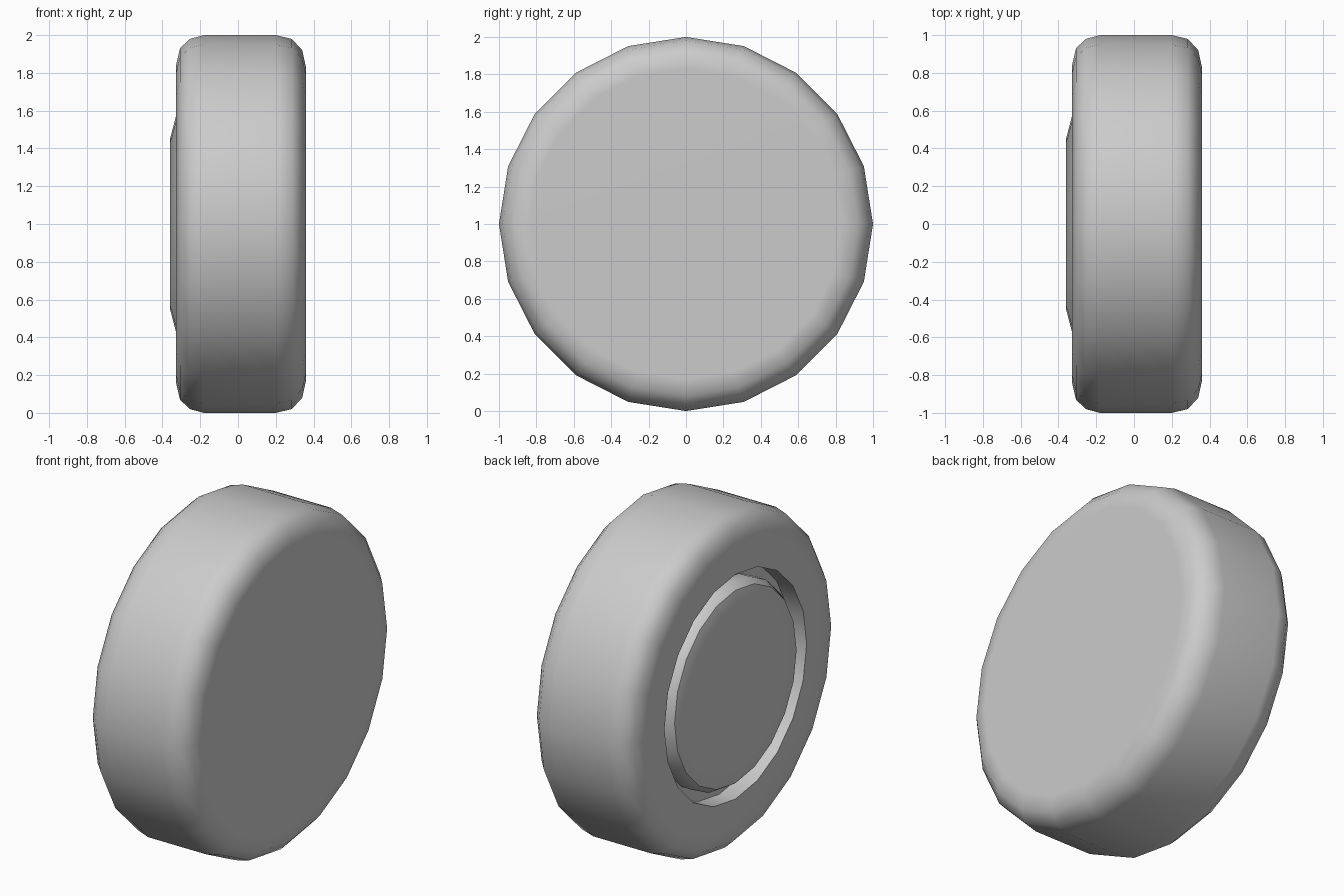
import bpy, bmesh, math

if "Cube" in bpy.data.objects:
    bpy.data.objects.remove(bpy.data.objects["Cube"])

SIDES = 20


def lathe(name, profile):
    """Spin (x, radius) points round the x axis at z = 1, capping both ends."""
    bm = bmesh.new()
    rings = []
    for x, r in profile:
        ring = []
        for i in range(SIDES):
            a = 2 * math.pi * i / SIDES
            ring.append(bm.verts.new((x, r * math.sin(a), 1 + r * math.cos(a))))
        rings.append(ring)
    for a, b in zip(rings, rings[1:]):
        for i in range(SIDES):
            j = (i + 1) % SIDES
            bm.faces.new((a[i], a[j], b[j], b[i]))
    bm.faces.new(rings[0])
    bm.faces.new(rings[-1])
    bmesh.ops.recalc_face_normals(bm, faces=bm.faces)
    mesh = bpy.data.meshes.new(name)
    bm.to_mesh(mesh)
    bm.free()
    obj = bpy.data.objects.new(name, mesh)
    bpy.context.collection.objects.link(obj)
    bpy.ops.object.select_all(action='DESELECT')
    obj.select_set(True)
    bpy.context.view_layer.objects.active = obj
    bpy.ops.object.shade_smooth_by_angle(angle=math.radians(40))
    # keep the large flat faces flat beside the rounded edges
    mod = obj.modifiers.new("weighted_normals", 'WEIGHTED_NORMAL')
    mod.keep_sharp = True
    return obj


# Tyre: closed rounded outer face, recessed inner side
lathe("tyre", [
    (0.36, 0.83), (0.34, 0.92), (0.285, 0.98), (0.2, 1.0),
    (-0.18, 1.0), (-0.255, 0.98), (-0.307, 0.93), (-0.327, 0.845),
    (-0.327, 0.67), (-0.22, 0.67),
])

# Hub: rounded disc standing in the recess
lathe("hub", [
    (-0.36, 0.45), (-0.327, 0.575), (-0.28, 0.605), (-0.21, 0.605),
])
